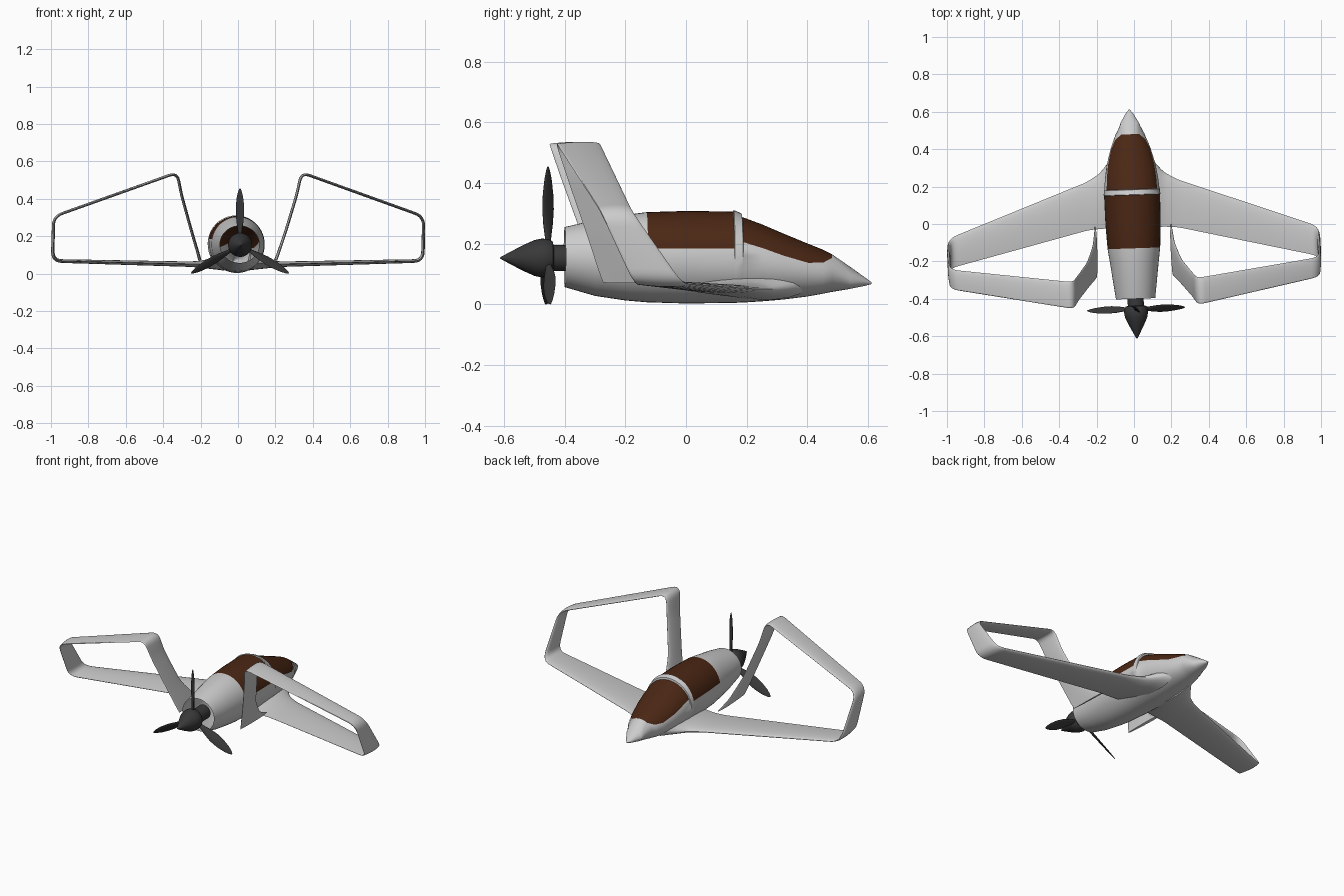
import bpy, bmesh
from math import sin, cos, asin, pi, radians, sqrt
from mathutils import Vector

if "Cube" in bpy.data.objects:
    bpy.data.objects.remove(bpy.data.objects["Cube"])

YAW, SHIFT = 0.034, -0.005      # the aircraft sits slightly turned in its frame


def material(name, rgb):
    m = bpy.data.materials.new(name)
    m.diffuse_color = (*rgb, 1)
    m.use_nodes = True
    m.node_tree.nodes["Principled BSDF"].inputs["Base Color"].default_value = m.diffuse_color
    return m


WHITE = material("white_paint", (0.72, 0.72, 0.70))
BROWN = material("brown_glass", (0.07, 0.02, 0.007))
DARK = material("dark_metal", (0.04, 0.04, 0.04))


def loft(name, rings, mats, cap_start=True, cap_end=True, pick=None, angle=40):
    """Skin closed rings of points; pick(ring, side) chooses the material."""
    bm = bmesh.new()
    vs = [[bm.verts.new(p) for p in r] for r in rings]
    n = len(rings[0])
    for i in range(len(vs) - 1):
        for j in range(n):
            k = (j + 1) % n
            f = bm.faces.new((vs[i][j], vs[i][k], vs[i + 1][k], vs[i + 1][j]))
            f.material_index = pick(i, j) if pick else 0
    if cap_start:
        bm.faces.new(vs[0])
    if cap_end:
        bm.faces.new(vs[-1])
    bmesh.ops.recalc_face_normals(bm, faces=bm.faces)
    me = bpy.data.meshes.new(name)
    bm.to_mesh(me)
    bm.free()
    for m in mats:
        me.materials.append(m)
    ob = bpy.data.objects.new(name, me)
    bpy.context.collection.objects.link(ob)
    ob.rotation_euler.z = YAW
    ob.location.x = SHIFT
    bpy.ops.object.select_all(action='DESELECT')
    bpy.context.view_layer.objects.active = ob
    ob.select_set(True)
    bpy.ops.object.shade_smooth_by_angle(angle=radians(angle))
    return ob


# Fuselage: y, top z, bottom z, half width, lower window edge z
body = [
    (-.40, .255, .057, .105, .17), (-.30, .278, .028, .118, .17),
    (-.20, .295, .013, .131, .18), (-.13, .304, .007, .141, .185),
    (0, .308, .003, .148, .185), (.155, .306, .005, .150, .185),
    (.157, .311, .005, .152, .187), (.183, .300, .006, .150, .203),
    (.185, .288, .006, .148, .205), (.25, .264, .010, .142, .185),
    (.32, .234, .016, .130, .16), (.40, .201, .026, .108, .137),
    (.45, .181, .035, .090, .138), (.48, .166, .041, .078, .153),
    (.54, .125, .051, .050, .092), (.59, .089, .061, .021, .076),
    (.612, .073, .067, .003, .07)]
UP, LOW = 20, 24
rings = []
for y, top, bot, hw, edge in body:
    zc, h = (top + bot) / 2, (top - bot) / 2
    a = asin(max(-.9, min(.9, (edge - zc) / h)))
    angs = [a + (pi - 2 * a) * i / UP for i in range(UP)]
    angs += [pi - a + (pi + 2 * a) * i / LOW for i in range(LOW)]
    rings.append([(hw * cos(t), y, zc + h * sin(t)) for t in angs])
# Windows are the upper faces between the window rings; the tail stays open
loft("fuselage", rings, [WHITE, BROWN], cap_start=False,
     pick=lambda i, j: int(j < UP and (3 <= i < 5 or 8 <= i < 13)))

# Closed-loop wing: x, z, leading y, trailing y, thickness, corner rounding
keys = [
    (.07, .065, .40, -.02, .10, 0), (.12, .055, .335, -.02, .065, .02),
    (.17, .05, .275, -.02, .042, .02), (.24, .05, .232, -.025, .028, .03),
    (.99, .068, -.045, -.205, .018, .05), (.99, .305, -.21, -.315, .014, .05),
    (.333, .54, -.30, -.443, .014, .045), (.308, .42, -.27, -.403, .014, .04),
    (.25, .22, -.195, -.332, .014, .04), (.215, .11, -.10, -.295, .014, .02),
    (.203, .072, -.005, -.28, .014, 0)]
keys = [Vector(k) for k in keys]


def toward(p, q, d):
    length = sqrt((q[0] - p[0]) ** 2 + (q[1] - p[1]) ** 2)
    return p.lerp(q, min(.45, d / length))


path = [keys[0]]
for a, p, b in zip(keys, keys[1:], keys[2:]):
    s, e = toward(p, a, p[5]), toward(p, b, p[5])
    for i in range(7):
        t = i / 6
        path.append(s.lerp(p, t).lerp(p.lerp(e, t), t))
path.append(keys[-1])

N = 12
chord = [(1 - cos(pi * i / N)) / 2 for i in range(N + 1)]
foil = [(s, 1) for s in chord] + [(s, -1) for s in chord[-2:0:-1]]
rings = []
for i, p in enumerate(path):
    a, b = path[max(i - 1, 0)], path[min(i + 1, len(path) - 1)]
    tan = Vector((b[0] - a[0], b[1] - a[1])).normalized()
    ring = []
    for s, side in foil:
        off = side * (1.3 * sqrt(s) * (1 - s) * p[4] + .0015 * s)
        ring.append((p[0] - tan.y * off, p[2] + (p[3] - p[2]) * s, p[1] + tan.x * off))
    rings.append(ring)
wing = loft("loop_wings", rings, [WHITE], angle=50)
wing.modifiers.new("mirror", 'MIRROR').use_mirror_merge = False

# Shaft and spinner
HUB = .153
spin = [(-.34, .043), (-.437, .043), (-.44, .055), (-.455, .062), (-.475, .064),
        (-.50, .059), (-.54, .041), (-.58, .02), (-.608, .005), (-.614, .001)]
loft("spinner", [[(r * cos(2 * pi * i / 32), y, HUB + r * sin(2 * pi * i / 32))
                  for i in range(32)] for y, r in spin], [DARK])

# Propeller blades: radius, chord, thickness
blade = [(.03, .022, .018), (.07, .026, .016), (.11, .044, .014), (.16, .058, .012),
         (.21, .056, .010), (.26, .040, .008), (.29, .020, .005), (.302, .005, .002)]
for k in range(3):
    th = pi / 2 + k * 2 * pi / 3
    radial, tang = Vector((cos(th), 0, sin(th))), Vector((-sin(th), 0, cos(th)))
    rings = []
    for r, c, t in blade:
        tw = radians(50 - 50 * r)
        cd = tang * cos(tw) + Vector((0, sin(tw), 0))
        nd = radial.cross(cd)
        rings.append([Vector((0, -.455, HUB)) + radial * r + cd * (c / 2 * cos(2 * pi * i / 16))
                      + nd * (t / 2 * sin(2 * pi * i / 16)) for i in range(16)])
    loft(f"propeller_blade_{k + 1}", rings, [DARK], angle=60)
